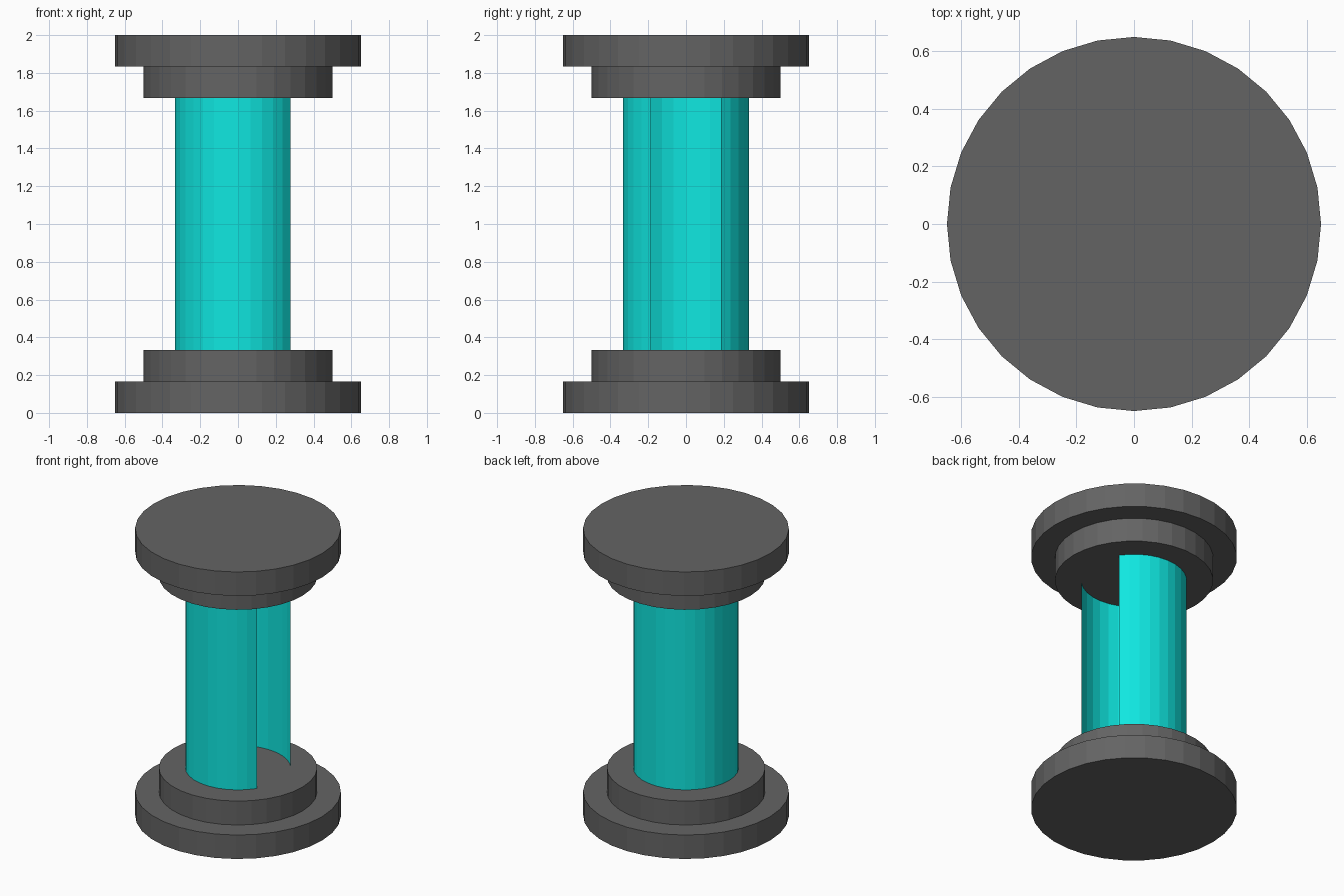
import bpy, bmesh, math

if "Cube" in bpy.data.objects:
    bpy.data.objects.remove(bpy.data.objects["Cube"])

SIDES = 32
STEP = 2 * math.pi / SIDES


def material(name, rgb):
    m = bpy.data.materials.new(name)
    m.diffuse_color = (*rgb, 1)
    m.use_nodes = True
    m.node_tree.nodes["Principled BSDF"].inputs["Base Color"].default_value = m.diffuse_color
    return m


def add_object(name, bm, mat):
    me = bpy.data.meshes.new(name)
    bm.to_mesh(me)
    bm.free()
    me.materials.append(mat)
    ob = bpy.data.objects.new(name, me)
    bpy.context.collection.objects.link(ob)
    return ob


def ring(bm, radius, z, indices):
    return [bm.verts.new((radius * math.cos(i * STEP), radius * math.sin(i * STEP), z))
            for i in indices]


def disc(name, radius, z0, z1, mat):
    bm = bmesh.new()
    low, high = (ring(bm, radius, z, range(SIDES)) for z in (z0, z1))
    for i in range(SIDES):
        j = (i + 1) % SIDES
        bm.faces.new((low[i], low[j], high[j], high[i]))
    bm.faces.new(low[::-1])
    bm.faces.new(high)
    return add_object(name, bm, mat)


grey = material("dark grey", (0.127, 0.127, 0.127))
cyan = material("cyan", (0.005, 0.8, 0.75))

# Stepped plates at the bottom, repeated upside down at the top
T = 1 / 6
disc("bottom_outer_plate", 0.65, 0, T, grey)
disc("bottom_inner_plate", 0.5, T, 2 * T, grey)
disc("top_inner_plate", 0.5, 2 - 2 * T, 2 - T, grey)
disc("top_outer_plate", 0.65, 2 - T, 2, grey)

# Thin curved wall, open for six segments towards +x
bm = bmesh.new()
span = range(3, SIDES - 2)
low, high = (ring(bm, 0.333, z, span) for z in (2 * T, 2 - 2 * T))
for i in range(len(low) - 1):
    bm.faces.new((low[i], low[i + 1], high[i + 1], high[i]))
add_object("curved_wall", bm, cyan)
